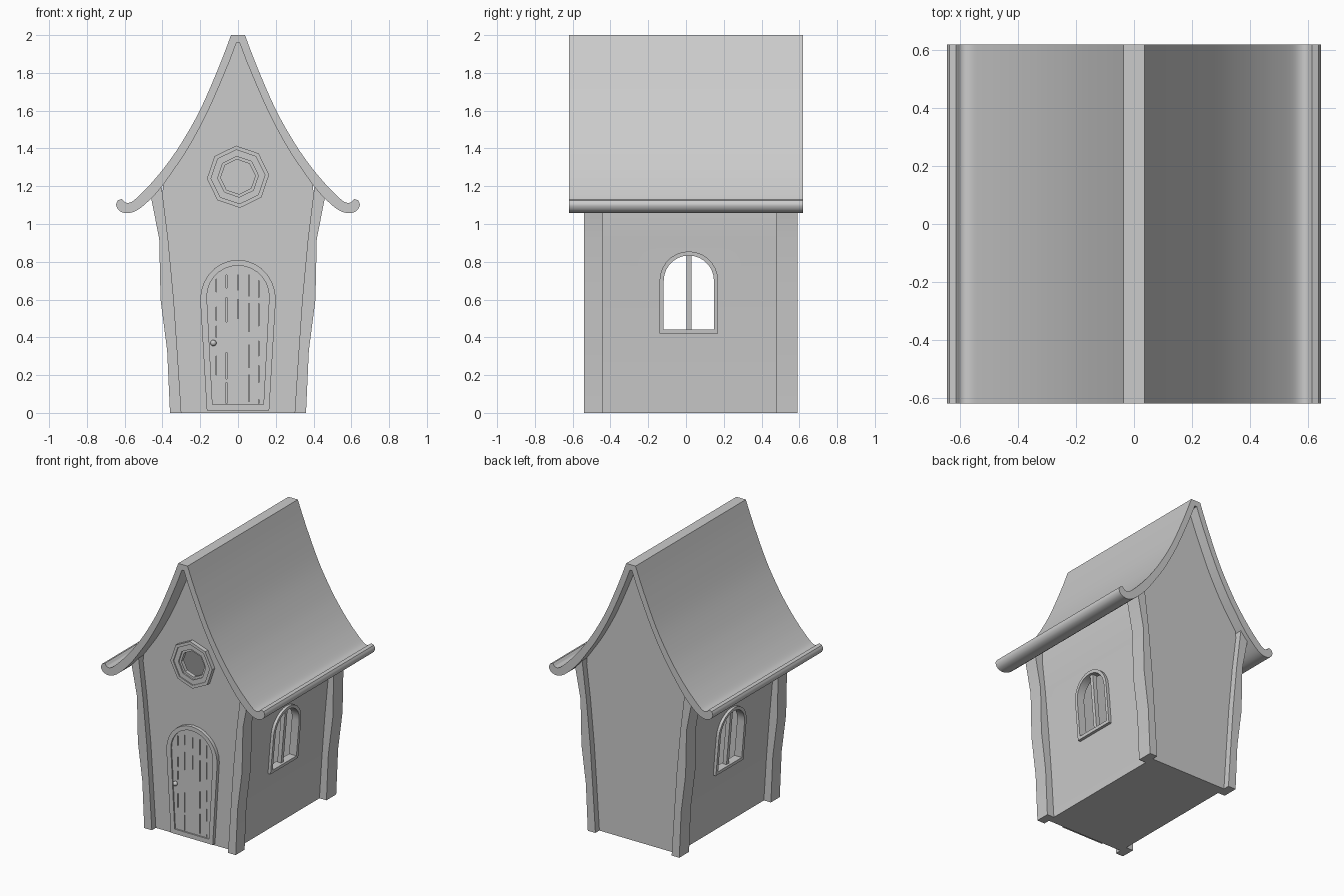
import bpy, bmesh, math

old = bpy.data.objects.get("Cube")
if old:
    bpy.data.objects.remove(old, do_unlink=True)

GREY = (0.6, 0.6, 0.6, 1)
grey = bpy.data.materials.new("plain_grey")
grey.use_nodes = True
grey.diffuse_color = GREY
grey.node_tree.nodes["Principled BSDF"].inputs["Base Color"].default_value = GREY


def finish(name, bm):
    bmesh.ops.recalc_face_normals(bm, faces=bm.faces)
    mesh = bpy.data.meshes.new(name)
    bm.to_mesh(mesh)
    bm.free()
    mesh.materials.append(grey)
    obj = bpy.data.objects.new(name, mesh)
    bpy.context.collection.objects.link(obj)
    return obj


def place(axis, u, v, d):
    return (u, d, v) if axis == "y" else (d, u, v)


def prism(name, pts, axis, a, b):
    """Extrude a closed outline along an axis."""
    bm = bmesh.new()
    near = [bm.verts.new(place(axis, u, v, a)) for u, v in pts]
    far = [bm.verts.new(place(axis, u, v, b)) for u, v in pts]
    bm.faces.new(near)
    bm.faces.new(far)
    for i in range(len(pts)):
        j = (i + 1) % len(pts)
        bm.faces.new((near[i], near[j], far[j], far[i]))
    return finish(name, bm)


def band(name, outer, inner, axis, a, b, closed=True):
    """Extrude the band between two matching outlines along an axis."""
    bm = bmesh.new()
    n = len(outer)
    rows = [[bm.verts.new(place(axis, u, v, d)) for u, v in line]
            for line, d in ((outer, a), (inner, a), (inner, b), (outer, b))]
    for i in range(n if closed else n - 1):
        j = (i + 1) % n
        for k in range(4):
            r, s = rows[k], rows[(k + 1) % 4]
            bm.faces.new((r[i], r[j], s[j], s[i]))
    if not closed:
        for i in (0, n - 1):
            bm.faces.new([r[i] for r in rows])
    return finish(name, bm)


def smooth_path(pts, steps=4):
    """Catmull-Rom curve through the points."""
    out = []
    for i in range(len(pts) - 1):
        p = [pts[max(0, min(len(pts) - 1, i + k))] for k in (-1, 0, 1, 2)]
        for s in range(steps):
            t = s / steps
            out.append(tuple(
                0.5 * (2 * p1 + (p2 - p0) * t + (2 * p0 - 5 * p1 + 4 * p2 - p3) * t * t
                       + (3 * p1 - p0 - 3 * p2 + p3) * t ** 3)
                for p0, p1, p2, p3 in zip(*p)))
    return out + [pts[-1]]


def mirrored(half):
    return [(-x, z) for x, z in reversed(half)] + half


def arch(cx, low, high, z0, spring, rise, n=14):
    """Outline with a flat base and a round head."""
    head = [(cx + high * math.cos(math.pi * i / n), spring + rise * math.sin(math.pi * i / n))
            for i in range(n + 1)]
    return [(cx + low, z0)] + head + [(cx - low, z0)]


def octagon(r):
    return [(r * math.cos(math.pi * (k / 4 + 0.02)), 1.25 + r * math.sin(math.pi * (k / 4 + 0.02)))
            for k in range(8)]


def cut(target, cutters):
    for c in cutters:
        mod = target.modifiers.new("cut", "BOOLEAN")
        mod.operation, mod.solver, mod.object = "DIFFERENCE", "EXACT", c
    dg = bpy.context.evaluated_depsgraph_get()
    mesh = bpy.data.meshes.new_from_object(target.evaluated_get(dg))
    target.modifiers.clear()
    target.data = mesh
    for c in cutters:
        bpy.data.objects.remove(c, do_unlink=True)


# Swept roof with curled eaves
top = smooth_path([(.037, 2), (.1, 1.835), (.2, 1.605), (.3, 1.428), (.38, 1.312), (.445, 1.232),
                   (.5, 1.173), (.55, 1.126), (.578, 1.112), (.597, 1.115), (.608, 1.126), (.615, 1.133)])
under = smooth_path([(.008, 1.96), (.062, 1.82), (.165, 1.585), (.265, 1.4), (.345, 1.28), (.41, 1.19),
                     (.468, 1.127), (.53, 1.075), (.585, 1.057), (.628, 1.07), (.645, 1.1), (.636, 1.125)])
band("roof", mirrored(top), mirrored(under), "y", -.62, .62, closed=False)

# Thin hollow walls with a gable that follows the roof
side = [(.305, 0), (.325, .31), (.348, .6), (.378, .92), (.403, 1.13)]
gable = [(x, z + .01) for x, z in reversed(under) if x < .4]
room_side = [(x - .02, max(z, .02)) for x, z in side]
room_gable = [(x - .02, z - .01) for x, z in gable if x > .03]
walls = prism("walls", mirrored(side + gable), "y", -.495, .545)
room = prism("room_cutter", mirrored(room_side + room_gable), "y", -.475, .525)
window_hole = prism("window_cutter", arch(.015, .145, .145, .43, .7, .145), "x", -.6, .6)
round_hole = prism("round_cutter", octagon(.1), "y", -.7, -.3)
cut(walls, [room, window_hole, round_hole])

# Crooked corner posts
post_out = [(.36, 0), (.375, .33), (.41, .6), (.417, .92), (.46, 1.14)]
post_in = [(.30, 0), (.32, .31), (.34, .6), (.37, .92), (.405, 1.2)]
for sx, sname in ((1, "left"), (-1, "right")):
    for yname, a, b in (("front", -.54, -.44), ("back", .48, .59)):
        band(f"{yname}_{sname}_post", [(sx * x, z) for x, z in post_out],
             [(sx * x, z) for x, z in post_in], "y", a, b, closed=False)

# Arched side windows, leaning with the walls
for sx, sname in ((1, "left"), (-1, "right")):
    parts = [band(f"{sname}_window_frame", arch(.015, .155, .155, .42, .7, .155),
                  arch(.015, .133, .133, .442, .7, .133), "x", sx * .315, sx * .373),
             prism(f"{sname}_window_bar", [(.002, .43), (.028, .43), (.028, .84), (.002, .84)],
                   "x", sx * .325, sx * .355)]
    for part in parts:
        for v in part.data.vertices:
            v.co.x += sx * (v.co.z - .64) * .085

# Stepped octagonal gable window
for name, r1, r2, front in (("outer", .165, .143, -.525), ("middle", .143, .108, -.517),
                            ("inner", .108, .092, -.507)):
    band(f"round_window_{name}_ring", octagon(r1), octagon(r2), "y", front, -.48)

# Door with frame and plank grooves
door_in = arch(0, .135, .165, .045, .615, .165)
band("door_frame", arch(0, .165, .2, .012, .6, .21), door_in, "y", -.52, -.48)
door = prism("door", door_in, "y", -.51, -.485)
grooves = {-.115: [(.64, .71), (.49, .56), (.4, .46), (.2, .3)],
           -.062: [(.48, .61), (.18, .32), (.05, .16), (.66, .73)],
           0: [(.65, .73), (.5, .6)],
           .058: [(.62, .73), (.43, .58), (.24, .36), (.06, .2)],
           .11: [(.61, .7), (.46, .58), (.3, .38), (.16, .25), (.05, .07)]}
bm = bmesh.new()
for x, spans in grooves.items():
    for z0, z1 in spans:
        box = bmesh.ops.create_cube(bm, size=1)["verts"]
        bmesh.ops.scale(bm, vec=(.005, .016, z1 - z0), verts=box)
        bmesh.ops.translate(bm, vec=(x, -.51, (z0 + z1) / 2), verts=box)
cut(door, [finish("groove_cutter", bm)])

bm = bmesh.new()
bmesh.ops.create_uvsphere(bm, u_segments=12, v_segments=8, radius=.016)
bmesh.ops.translate(bm, vec=(-.13, -.52, .37), verts=bm.verts)
finish("door_knob", bm)

# Smooth the curves and keep the corners sharp
bpy.ops.object.select_all(action="DESELECT")
for obj in bpy.context.collection.objects:
    if obj.type == "MESH" and grey.name in obj.data.materials:
        obj.select_set(True)
        bpy.context.view_layer.objects.active = obj
bpy.ops.object.shade_smooth_by_angle(angle=math.radians(30))
